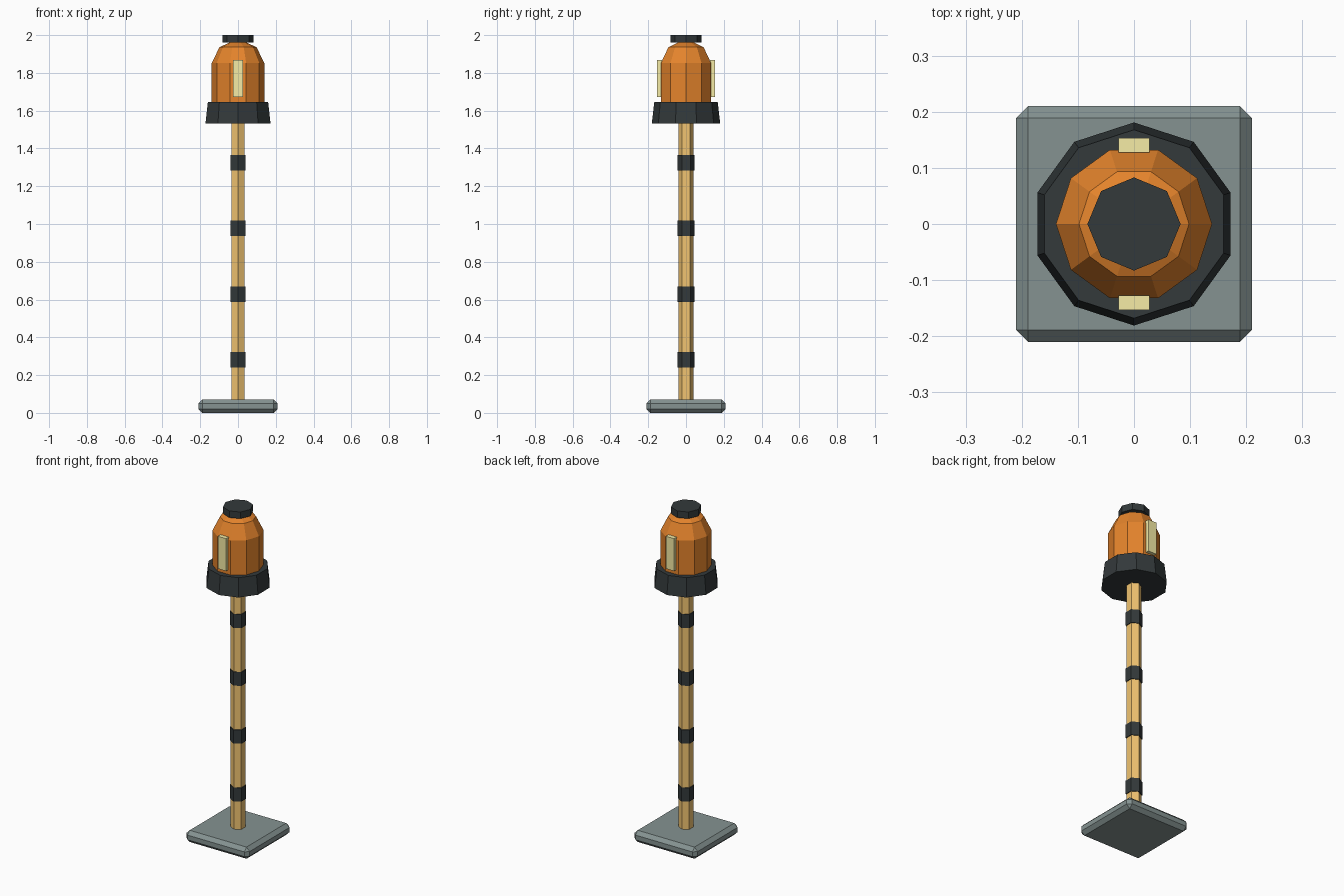
import bpy, bmesh
from math import cos, sin, pi

if "Cube" in bpy.data.objects:
    bpy.data.objects.remove(bpy.data.objects["Cube"])


def material(name, rgb):
    m = bpy.data.materials.new(name)
    m.diffuse_color = (*rgb, 1)
    m.use_nodes = True
    m.node_tree.nodes["Principled BSDF"].inputs["Base Color"].default_value = m.diffuse_color
    return m


ORANGE = material("orange", (0.78, 0.23, 0.025))
DARK = material("charcoal", (0.033, 0.041, 0.043))
WOOD = material("tan", (0.88, 0.55, 0.165))
STONE = material("grey", (0.233, 0.29, 0.285))
LIGHT = material("pale_yellow", (0.92, 0.84, 0.38))


def finish(bm, name, mat):
    bmesh.ops.recalc_face_normals(bm, faces=bm.faces)
    me = bpy.data.meshes.new(name)
    bm.to_mesh(me)
    bm.free()
    me.materials.append(mat)
    ob = bpy.data.objects.new(name, me)
    bpy.context.collection.objects.link(ob)
    return ob


def lathe(name, mat, sides, profile, start=pi / 2):
    """Faceted solid from (radius, z) rings, capped at both ends."""
    bm = bmesh.new()
    rings = [[bm.verts.new((r * cos(start + 2 * pi * i / sides),
                            r * sin(start + 2 * pi * i / sides), z))
              for i in range(sides)] for r, z in profile]
    for a, b in zip(rings, rings[1:]):
        for i in range(sides):
            j = (i + 1) % sides
            bm.faces.new((a[i], a[j], b[j], b[i]))
    bm.faces.new(rings[0])
    bm.faces.new(rings[-1])
    return finish(bm, name, mat)


def box(name, mat, size, centre, bevel=0):
    bm = bmesh.new()
    bmesh.ops.create_cube(bm, size=1)
    for v in bm.verts:
        v.co = [c * s + o for c, s, o in zip(v.co, size, centre)]
    if bevel:
        bmesh.ops.bevel(bm, geom=bm.edges[:], offset=bevel, segments=1,
                        affect='EDGES')
    return finish(bm, name, mat)


# Chamfered foot plate
box("base_plate", STONE, (0.42, 0.42, 0.07), (0, 0, 0.035), 0.021)

# Hexagonal pole with dark bands
lathe("pole", WOOD, 6, [(0.04, 0.06), (0.04, 1.56)])
for n in range(4):
    z = 0.281 + 0.3477 * n
    lathe(f"pole_band_{n + 1}", DARK, 6, [(0.045, z - 0.041), (0.045, z + 0.041)])

# Lamp head: collar, housing, cap
lathe("lamp_collar", DARK, 10, [(0.181, 1.532), (0.168, 1.645)])
lathe("lamp_housing", ORANGE, 10,
      [(0.139, 1.635), (0.139, 1.853), (0.098, 1.936), (0.04, 1.963)], 0)
lathe("lamp_cap", DARK, 8, [(0.083, 1.96), (0.083, 2.0)])

# Light panes, front and back
for side, name in ((-1, "front"), (1, "back")):
    box(f"{name}_light_pane", LIGHT, (0.055, 0.026, 0.195), (0, side * 0.14, 1.77))
